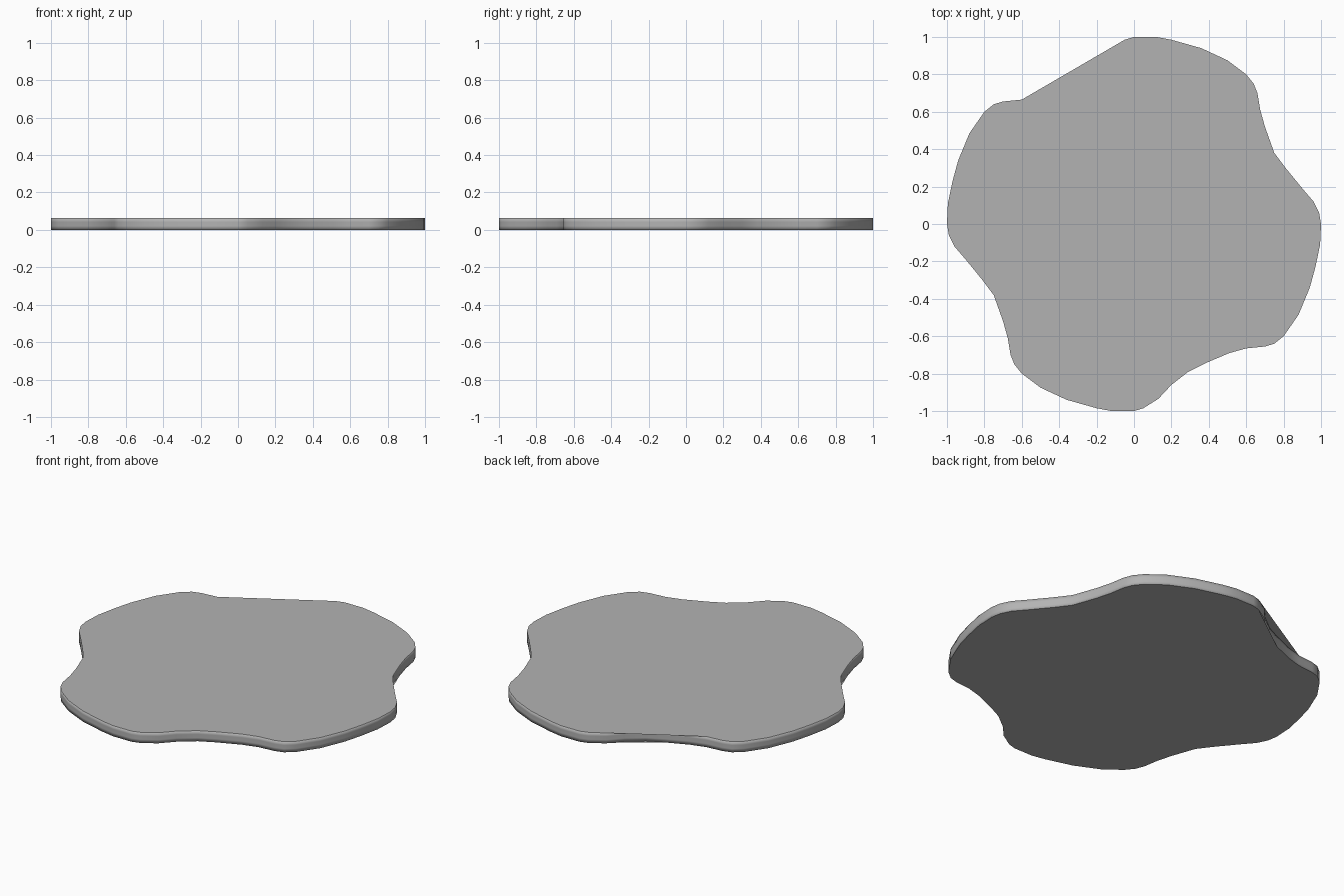
import bpy
import bmesh
from mathutils import Vector

if "Cube" in bpy.data.objects:
    bpy.data.objects.remove(bpy.data.objects["Cube"])

THICK = 0.063

# half of the wavy outline, clockwise from the top; the rest is a half turn of it
half = [(0, 1), (0.12, 1), (0.2, 0.985), (0.36, 0.94), (0.5, 0.875), (0.6, 0.8),
        (0.64, 0.75), (0.66, 0.7), (0.675, 0.61), (0.7, 0.52), (0.75, 0.38),
        (0.81, 0.3), (0.9, 0.19), (0.96, 0.12), (0.99, 0.06), (1, 0),
        (0.995, -0.11), (0.97, -0.23), (0.94, -0.34), (0.88, -0.485), (0.8, -0.6),
        (0.75, -0.64), (0.7, -0.655), (0.6, -0.665), (0.51, -0.69), (0.38, -0.745),
        (0.29, -0.79), (0.2, -0.86), (0.13, -0.935), (0.05, -0.985)]
outline = half + [(-x, -y) for x, y in half]
n = len(outline)

bm = bmesh.new()
levels = [0, THICK / 3, THICK * 2 / 3, THICK]
rings = [[bm.verts.new((x, y, z)) for x, y in outline] for z in levels]

# rim wall
for a, b in zip(rings, rings[1:]):
    for i in range(n):
        j = (i + 1) % n
        bm.faces.new((a[j], a[i], b[i], b[j]))


# caps: the back left notch is bridged by a straight edge
def notch(x0, x1):
    return {i for i, (x, y) in enumerate(outline) if y > 0.6 and x0 < x < x1}


top_skip = notch(-0.595, -0.055)
bottom_skip = notch(-0.375, -0.055)
bm.faces.new([rings[-1][i] for i in reversed(range(n)) if i not in top_skip])
bm.faces.new([rings[0][i] for i in range(n) if i not in bottom_skip])
for f in bm.faces:
    f.smooth = True

mesh = bpy.data.meshes.new("wavy_plate")
bm.to_mesh(mesh)
bm.free()
plate = bpy.data.objects.new("wavy_plate", mesh)
bpy.context.collection.objects.link(plate)


# rounded-looking rim: normals lean up and down at the edges, caps stay flat
def rim_normal(v):
    i = v % n
    (ax, ay), (bx, by) = outline[i - 1], outline[(i + 1) % n]
    side = Vector((ay - by, bx - ax, 0)).normalized()
    lean = {0: -1.0, len(levels) - 1: 1.0}.get(v // n, 0.0)
    return (Vector((-side.x, -side.y, 0)) * -1 + Vector((0, 0, lean))).normalized()


normals = []
for p in mesh.polygons:
    for v in p.vertices:
        normals.append(p.normal.copy() if len(p.vertices) > 4 else rim_normal(v))
mesh.normals_split_custom_set(normals)

# mid grey
grey = bpy.data.materials.new("mid_grey")
grey.diffuse_color = (0.45, 0.45, 0.45, 1)
grey.use_nodes = True
grey.node_tree.nodes["Principled BSDF"].inputs["Base Color"].default_value = grey.diffuse_color
mesh.materials.append(grey)
